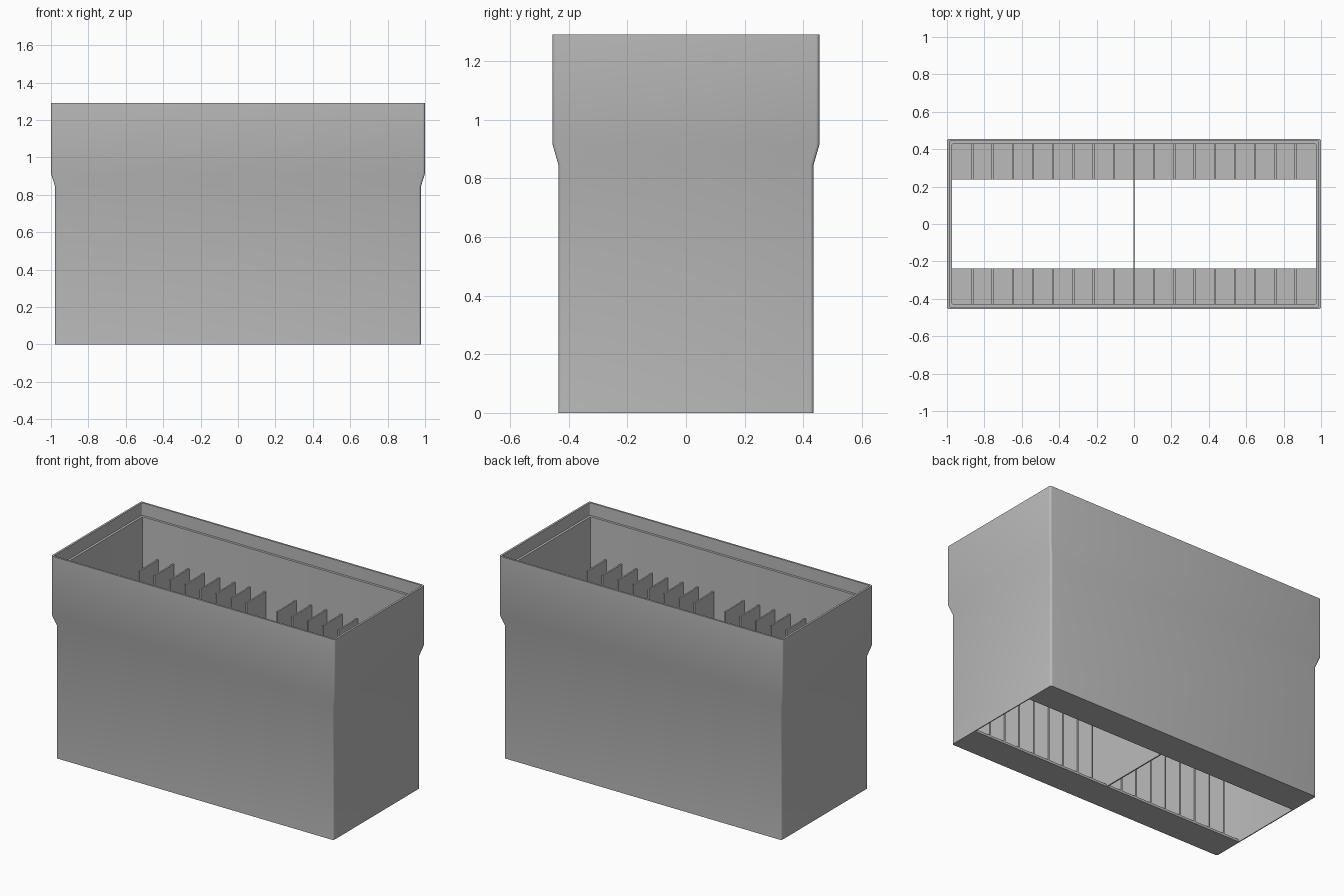
import bpy, bmesh, math

cube = bpy.data.objects.get("Cube")
if cube:
    bpy.data.objects.remove(cube, do_unlink=True)

grey = bpy.data.materials.new("plain grey")
grey.use_nodes = True
grey.diffuse_color = (0.5, 0.5, 0.5, 1)
grey.node_tree.nodes["Principled BSDF"].inputs["Base Color"].default_value = (0.5, 0.5, 0.5, 1)

HEIGHT, FLOOR = 1.29, 0.015
IN_X, IN_Y = 0.972, 0.428      # cavity half sizes
SLOT_Y = 0.237                 # half width of the floor slot
FIN_TOP, FIN_STEP = 0.966, 0.108


def finish(name, bm):
    bmesh.ops.recalc_face_normals(bm, faces=bm.faces)
    mesh = bpy.data.meshes.new(name)
    bm.to_mesh(mesh)
    bm.free()
    mesh.materials.append(grey)
    obj = bpy.data.objects.new(name, mesh)
    bpy.context.collection.objects.link(obj)
    return obj


def box(name, x0, x1, y0, y1, z0, z1):
    bm = bmesh.new()
    bmesh.ops.create_cube(bm, size=1)
    for v in bm.verts:
        v.co.x = x1 if v.co.x > 0 else x0
        v.co.y = y1 if v.co.y > 0 else y0
        v.co.z = z1 if v.co.z > 0 else z0
    return finish(name, bm)


def rounded_ring(bm, hx, hy, z, r, steps=4):
    ring = []
    for q, (sx, sy) in enumerate([(1, 1), (-1, 1), (-1, -1), (1, -1)]):
        for i in range(steps + 1):
            a = math.pi / 2 * (q + i / steps)
            ring.append(bm.verts.new((sx * (hx - r) + r * math.cos(a),
                                      sy * (hy - r) + r * math.sin(a), z)))
    return ring


# Outer wall, flared rim, stepped ledge and inner wall as one closed loft
profile = [
    (0.978, 0.435, 0, 0.012),
    (0.978, 0.435, 0.845, 0.012),
    (1.0, 0.455, 0.915, 0.012),
    (1.0, 0.455, HEIGHT, 0.012),
    (0.987, 0.443, HEIGHT, 0.005),
    (0.987, 0.443, 1.21, 0.005),
    (IN_X, IN_Y, 1.21, 0.003),
    (IN_X, IN_Y, 0, 0.003),
]
bm = bmesh.new()
rings = [rounded_ring(bm, *p) for p in profile]
for a, b in zip(rings, rings[1:] + rings[:1]):
    n = len(a)
    for i in range(n):
        j = (i + 1) % n
        bm.faces.new((a[i], a[j], b[j], b[i]))
shell = finish("bin_shell", bm)
bpy.ops.object.select_all(action='DESELECT')
shell.select_set(True)
bpy.context.view_layer.objects.active = shell
bpy.ops.object.shade_smooth_by_angle(angle=math.radians(30))

# Floor ledges and fins along the front and the back
for side, sy in (("front", -1), ("back", 1)):
    y0, y1 = sorted((sy * SLOT_Y, sy * (IN_Y + 0.003)))
    box(side + "_floor_ledge", -IN_X - 0.003, IN_X + 0.003, y0, y1, 0, FLOOR)
    for k in range(-8, 9):
        if k:
            x = k * FIN_STEP
            box(f"{side}_fin", x - 0.005, x + 0.005, y0, y1, FLOOR, FIN_TOP)

# Central divider across the slot
box("centre_divider", -0.004, 0.004, -IN_Y - 0.003, IN_Y + 0.003, 0, 0.75)
